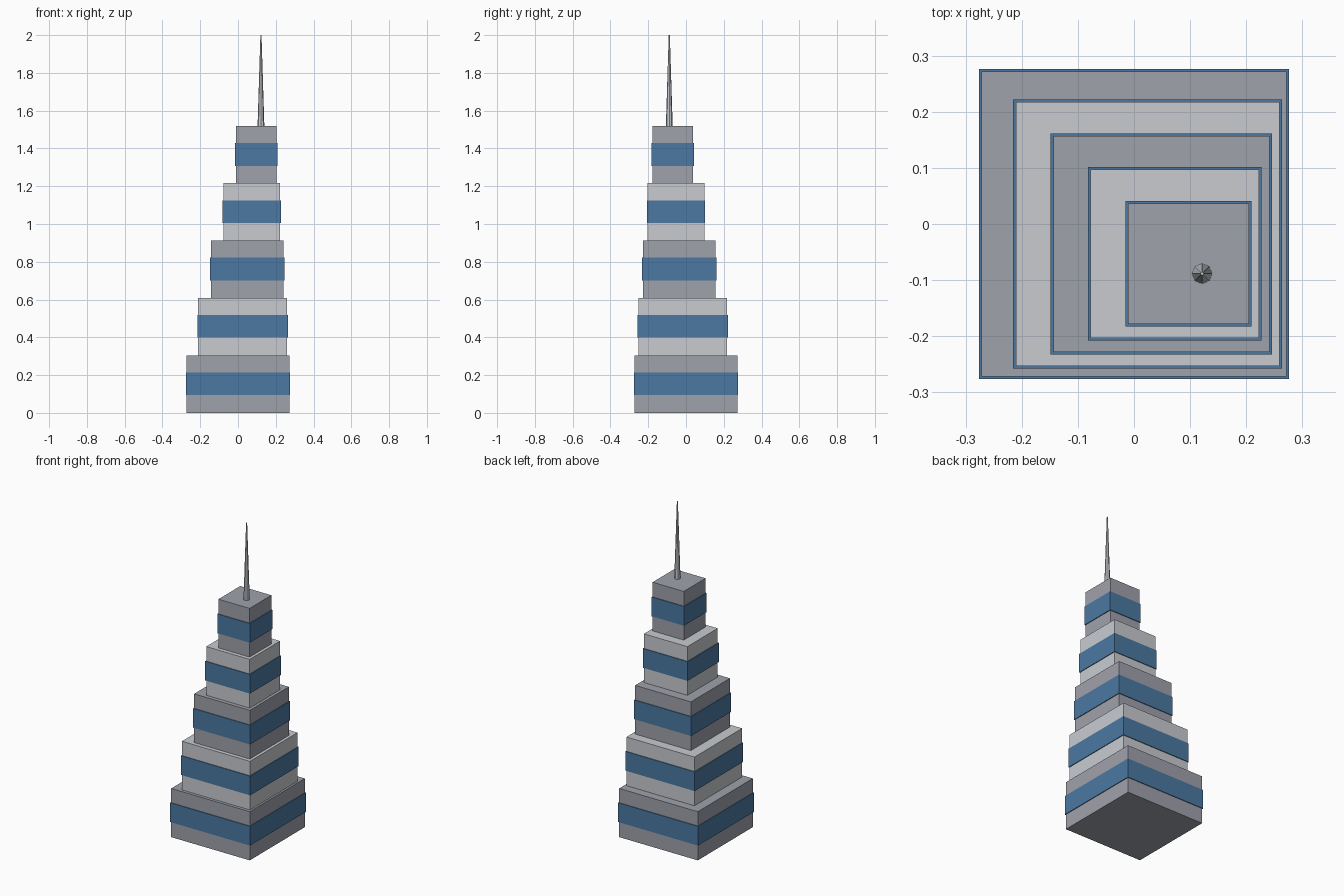
import bpy

if "Cube" in bpy.data.objects:
    bpy.data.objects.remove(bpy.data.objects["Cube"])


def material(name, color):
    m = bpy.data.materials.new(name)
    m.diffuse_color = (*color, 1)
    m.use_nodes = True
    m.node_tree.nodes["Principled BSDF"].inputs["Base Color"].default_value = m.diffuse_color
    return m


DARK = material("dark_grey", (0.35, 0.36, 0.41))
LIGHT = material("light_grey", (0.58, 0.60, 0.63))
BLUE = material("blue_glass", (0.07, 0.19, 0.36))


def box(name, x, y, half, z0, z1, mat):
    bpy.ops.mesh.primitive_cube_add(size=1, location=(x, y, (z0 + z1) / 2))
    o = bpy.context.object
    o.name = name
    o.scale = (2 * half, 2 * half, z1 - z0)
    bpy.ops.object.transform_apply(location=False, rotation=False, scale=True)
    o.data.materials.append(mat)


STEP_X, STEP_Y, TIER_H = 0.0243, -0.0177, 0.304
BAND_HALVES = [0.276, 0.2395, 0.197, 0.1545, 0.112]

# Shrinking, drifting tiers, each wrapped by a window band
for i, half in enumerate(BAND_HALVES):
    x, y, z = i * STEP_X, i * STEP_Y, i * TIER_H
    box(f"tier_{i + 1}", x, y, half - 0.0045, z, z + TIER_H, LIGHT if i % 2 else DARK)
    zb = i * 0.3033 + 0.095
    box(f"window_band_{i + 1}", x, y, half, zb, zb + 0.12, BLUE)

# Tapered spire
z0 = 5 * TIER_H
bpy.ops.mesh.primitive_cone_add(vertices=8, radius1=0.018, radius2=0.003, depth=2 - z0,
                                location=(5 * STEP_X, 5 * STEP_Y, (z0 + 2) / 2))
spire = bpy.context.object
spire.name = "spire"
spire.data.materials.append(LIGHT)
